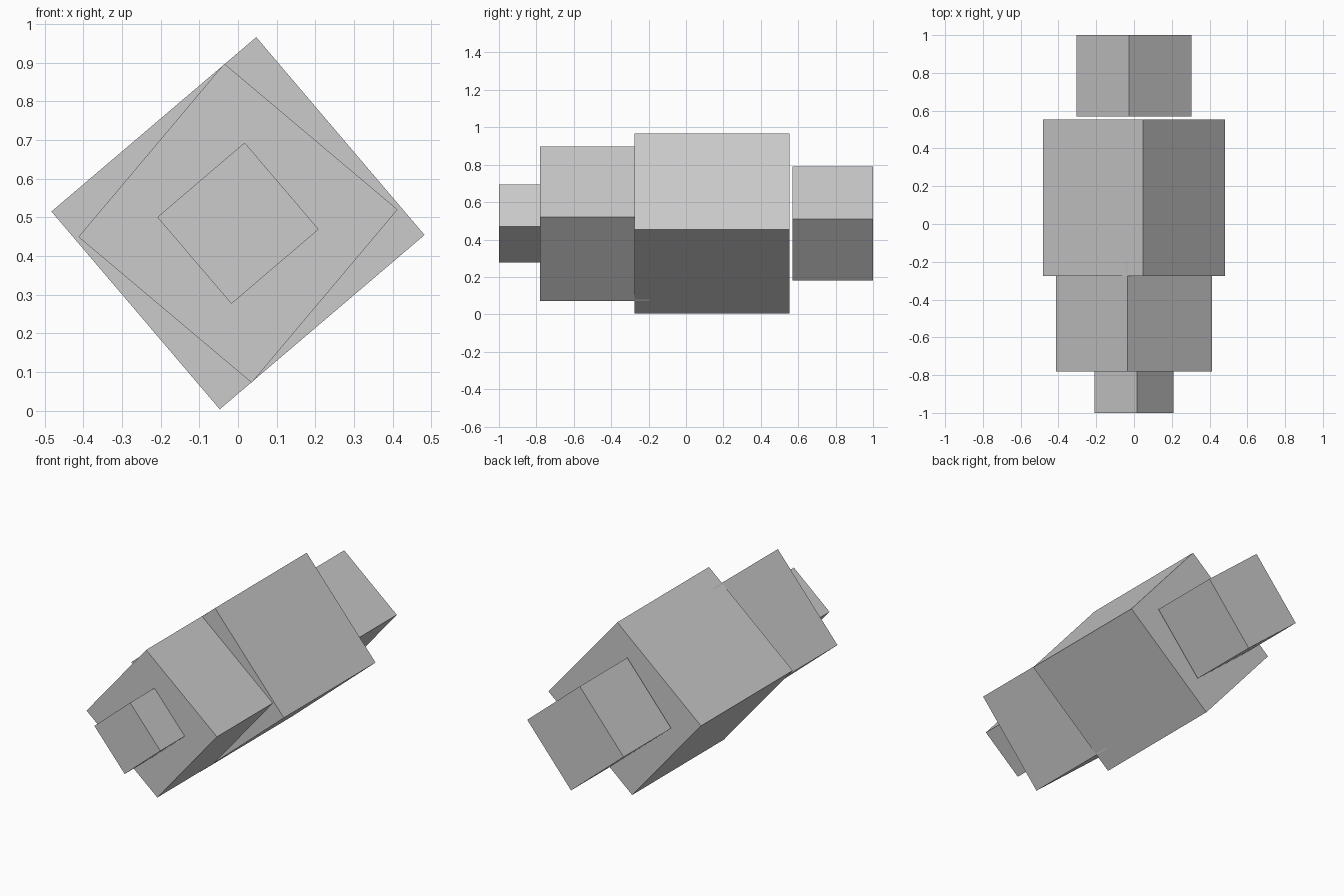
import bpy
from math import radians

if "Cube" in bpy.data.objects:
    bpy.data.objects.remove(bpy.data.objects["Cube"])

AXIS_Z = 0.485  # height of the shared long axis


def rolled_block(name, width, height, y0, y1, roll):
    """Box along y, rolled around the long axis."""
    bpy.ops.mesh.primitive_cube_add(size=1, location=(0, (y0 + y1) / 2, AXIS_Z))
    ob = bpy.context.object
    ob.name = name
    ob.scale = (width, y1 - y0, height)
    ob.rotation_euler = (0, radians(roll), 0)
    bpy.ops.object.transform_apply(location=False, rotation=True, scale=True)
    return ob


# small tip at the front
rolled_block("front_tip", 0.295, 0.297, -1.0, -0.78, 49.5)
# middle block, its end sunk into the main block
rolled_block("front_block", 0.586, 0.586, -0.78, -0.193, 40.1)
# large main block
rolled_block("main_block", 0.672, 0.696, -0.275, 0.554, 49.6)
# separate block behind a narrow gap
rolled_block("rear_block", 0.435, 0.431, 0.57, 1.0, 40.1)
